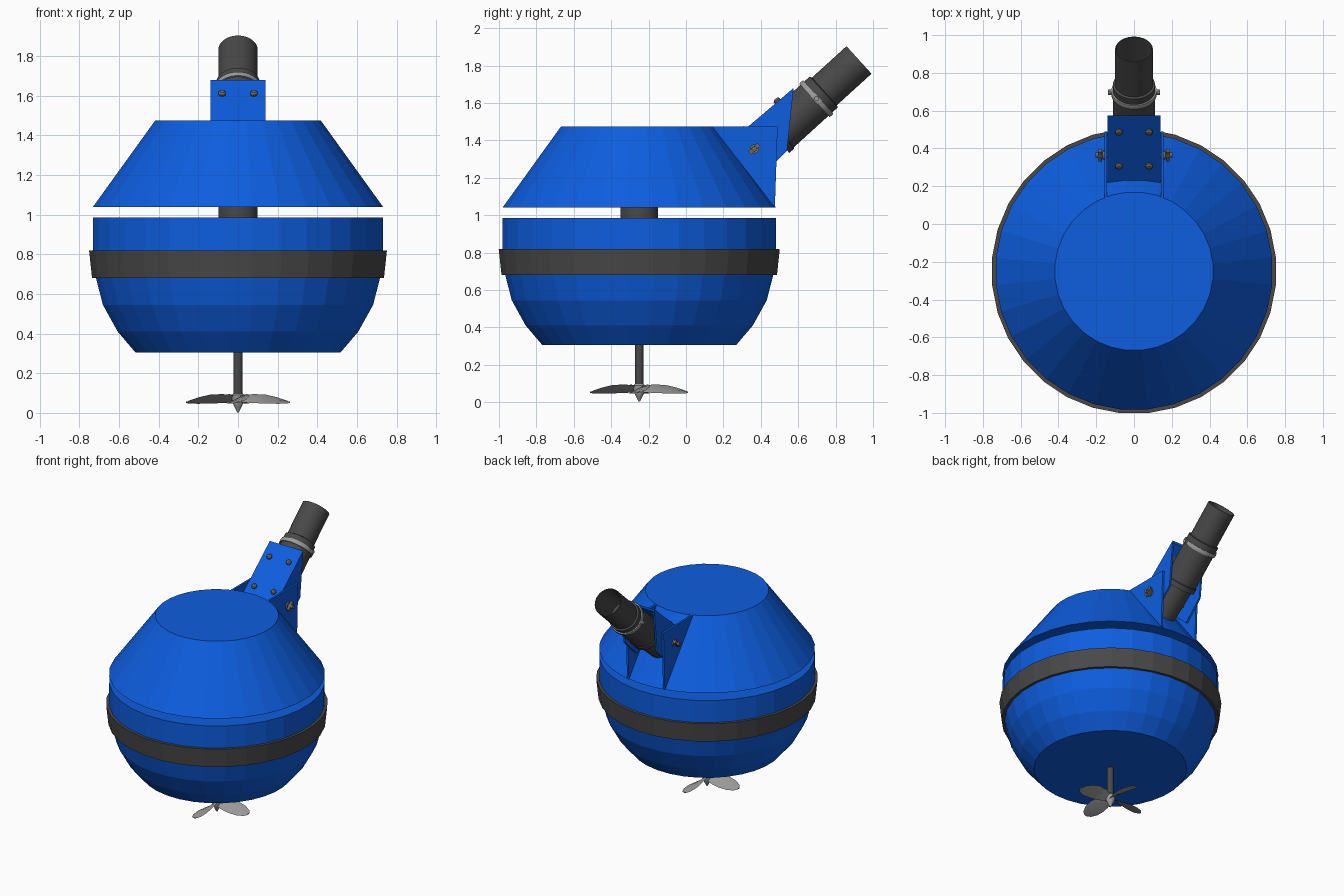
import bpy, bmesh, math
from mathutils import Vector, Matrix

if "Cube" in bpy.data.objects:
    bpy.data.objects.remove(bpy.data.objects["Cube"])


def material(name, rgb):
    m = bpy.data.materials.new(name)
    m.diffuse_color = (*rgb, 1)
    m.use_nodes = True
    m.node_tree.nodes["Principled BSDF"].inputs["Base Color"].default_value = m.diffuse_color
    return m


BLUE = material("blue paint", (0.004, 0.11, 0.74))
DARK = material("dark rubber", (0.065, 0.065, 0.065))
STEEL = material("steel", (0.33, 0.33, 0.33))
BOLT = material("bolt metal", (0.16, 0.145, 0.12))
CY = -0.25  # centre line of the round body


def finish(name, bm, mat, smooth=False):
    bmesh.ops.recalc_face_normals(bm, faces=bm.faces)
    me = bpy.data.meshes.new(name)
    bm.to_mesh(me)
    bm.free()
    me.materials.append(mat)
    ob = bpy.data.objects.new(name, me)
    bpy.context.collection.objects.link(ob)
    if smooth:
        bpy.ops.object.select_all(action='DESELECT')
        ob.select_set(True)
        bpy.context.view_layer.objects.active = ob
        bpy.ops.object.shade_smooth_by_angle(angle=math.radians(30))
    return ob


def lathe(name, profile, mat, n=32, origin=(0, CY, 0), axis=(0, 0, 1),
          smooth=False, loop=False):
    """Revolve (radius, height) points about an axis; cap ends unless looped."""
    bm = bmesh.new()
    m = Matrix.Translation(origin) @ Vector((0, 0, 1)).rotation_difference(
        Vector(axis)).to_matrix().to_4x4()
    rings = [[bm.verts.new(m @ Vector((r * math.cos(a), r * math.sin(a), h)))
              for a in (2 * math.pi * (i + 0.5) / n for i in range(n))]
             for r, h in profile]
    pairs = list(zip(rings, rings[1:]))
    if loop:
        pairs.append((rings[-1], rings[0]))
    else:
        bm.faces.new(rings[0])
        bm.faces.new(rings[-1])
    for a, b in pairs:
        for i in range(n):
            j = (i + 1) % n
            bm.faces.new((a[i], a[j], b[j], b[i]))
    return finish(name, bm, mat, smooth)


def side_plate(name, yz, x0, x1, mat):
    """Extrude a side outline from x0 to x1."""
    bm = bmesh.new()
    a = [bm.verts.new((x0, y, z)) for y, z in yz]
    b = [bm.verts.new((x1, y, z)) for y, z in yz]
    bm.faces.new(a)
    bm.faces.new(b)
    for i in range(len(a)):
        j = (i + 1) % len(a)
        bm.faces.new((a[i], a[j], b[j], b[i]))
    return finish(name, bm, mat)


# Round body: lower hull, band, column and upper cone
lathe("lower_hull", [(0.52, 0.305), (0.61, 0.41), (0.685, 0.545), (0.72, 0.68),
                     (0.735, 0.82), (0.735, 0.985)], BLUE)
lathe("bumper_band", [(0.70, 0.68), (0.74, 0.68), (0.755, 0.82), (0.72, 0.82)],
      DARK, loop=True)
lathe("center_column", [(0.1, 0.96), (0.1, 1.06)], DARK, smooth=True)
lathe("upper_cone", [(0.735, 1.04), (0.42, 1.475)], BLUE)

# Propeller shaft and hub
lathe("propeller_shaft", [(0.023, 0.08), (0.023, 0.32)], DARK, 16, smooth=True)
lathe("propeller_hub", [(0.004, 0.003), (0.018, 0.03), (0.032, 0.06),
                        (0.032, 0.09), (0.022, 0.10)], STEEL, 16, smooth=True)

# Four pitched blades: (radius, half chord, pitch in degrees, height)
stations = [(0.02, 0.03, 38, 0.072), (0.08, 0.05, 27, 0.072),
            (0.14, 0.06, 22, 0.07), (0.20, 0.055, 17, 0.062),
            (0.245, 0.036, 13, 0.055), (0.262, 0.012, 10, 0.052)]
for k in range(4):
    bm = bmesh.new()
    rot = Matrix.Translation((0, CY, 0)) @ Matrix.Rotation(k * math.pi / 2, 4, 'Z')
    rings = []
    for r, c, p, h in stations:
        p = math.radians(p)
        section = [(-c, 0), (0, 0.005), (c, 0), (0, -0.003)]
        rings.append([bm.verts.new(rot @ Vector((
            r, u * math.cos(p) - w * math.sin(p),
            h + u * math.sin(p) + w * math.cos(p)))) for u, w in section])
    for a, b in zip(rings, rings[1:]):
        for i in range(4):
            j = (i + 1) % 4
            bm.faces.new((a[i], a[j], b[j], b[i]))
    bm.faces.new(rings[0])
    bm.faces.new(rings[-1])
    finish(f"propeller_blade_{k + 1}", bm, STEEL, True)

# Fixed ears on the cone and tilting channel bracket between them
for s, side in ((-1, "left"), (1, "right")):
    side_plate(f"fixed_ear_{side}", [(0.14, 1.475), (0.49, 1.475), (0.475, 1.04)],
               s * 0.142, s * 0.157, BLUE)
    side_plate(f"bracket_flange_{side}",
               [(0.21, 1.37), (0.575, 1.68), (0.54, 1.345), (0.48, 1.285), (0.40, 1.21)],
               s * 0.126, s * 0.139, BLUE)
    # Pivot bolt with wing nut
    px, pz = 0.365, 1.355
    lathe(f"pivot_bolt_{side}", [(0.014, 0), (0.014, 0.09)], BOLT, 12,
          (s * 0.115, px, pz), (s, 0, 0), True)
    lathe(f"pivot_washer_{side}", [(0.025, 0), (0.025, 0.012)], BOLT, 12,
          (s * 0.156, px, pz), (s, 0, 0), True)
    d, e = Vector((0.74, 0.67)) * 0.034, Vector((-0.67, 0.74)) * 0.012
    c = Vector((px, pz))
    side_plate(f"wing_nut_{side}", [c - d - e, c + d - e, c + d + e, c - d + e],
               s * 0.17, s * 0.188, BOLT)
side_plate("bracket_front", [(0.21, 1.37), (0.575, 1.68), (0.575, 1.662), (0.222, 1.362)],
           -0.139, 0.139, BLUE)

# Screws on the tilted front plate
normal = Vector((0, -0.647, 0.762))
for x in (-0.08, 0.08):
    for y in (0.31, 0.49):
        z = 1.37 + 0.85 * (y - 0.21)
        lathe("plate_screw", [(0.019, -0.02), (0.019, 0.01), (0.011, 0.018)],
              BOLT, 10, (x, y, z), normal, True)

# Tilted pipe; heights are measured back from the open upper end
END, DIR = (0, 0.925, 1.83), (0, 0.74, 0.672)
lathe("upper_pipe", [(0.1, -0.36), (0.1, 0), (0.094, 0), (0.094, -0.34), (0.05, -0.34),
                     (0.05, -0.36)], DARK, 32, END, DIR, True, True)
lathe("pipe_sleeve", [(0.1, -0.25), (0.112, -0.255), (0.112, -0.57), (0.118, -0.575),
                      (0.118, -0.61), (0.1, -0.61), (0.085, -0.93)],
      DARK, 32, END, DIR, True)

# Hose clamp with an ear on each side
lathe("hose_clamp", [(0.108, -0.322), (0.12, -0.322), (0.123, -0.308), (0.12, -0.294),
                     (0.108, -0.294)], STEEL, 32, END, DIR, True, True)
for s in (-1, 1):
    lathe("clamp_ear", [(0.014, -0.012), (0.014, 0.02)], STEEL, 10,
          (s * 0.118, 0.697, 1.623), (s, 0, 0), True)
